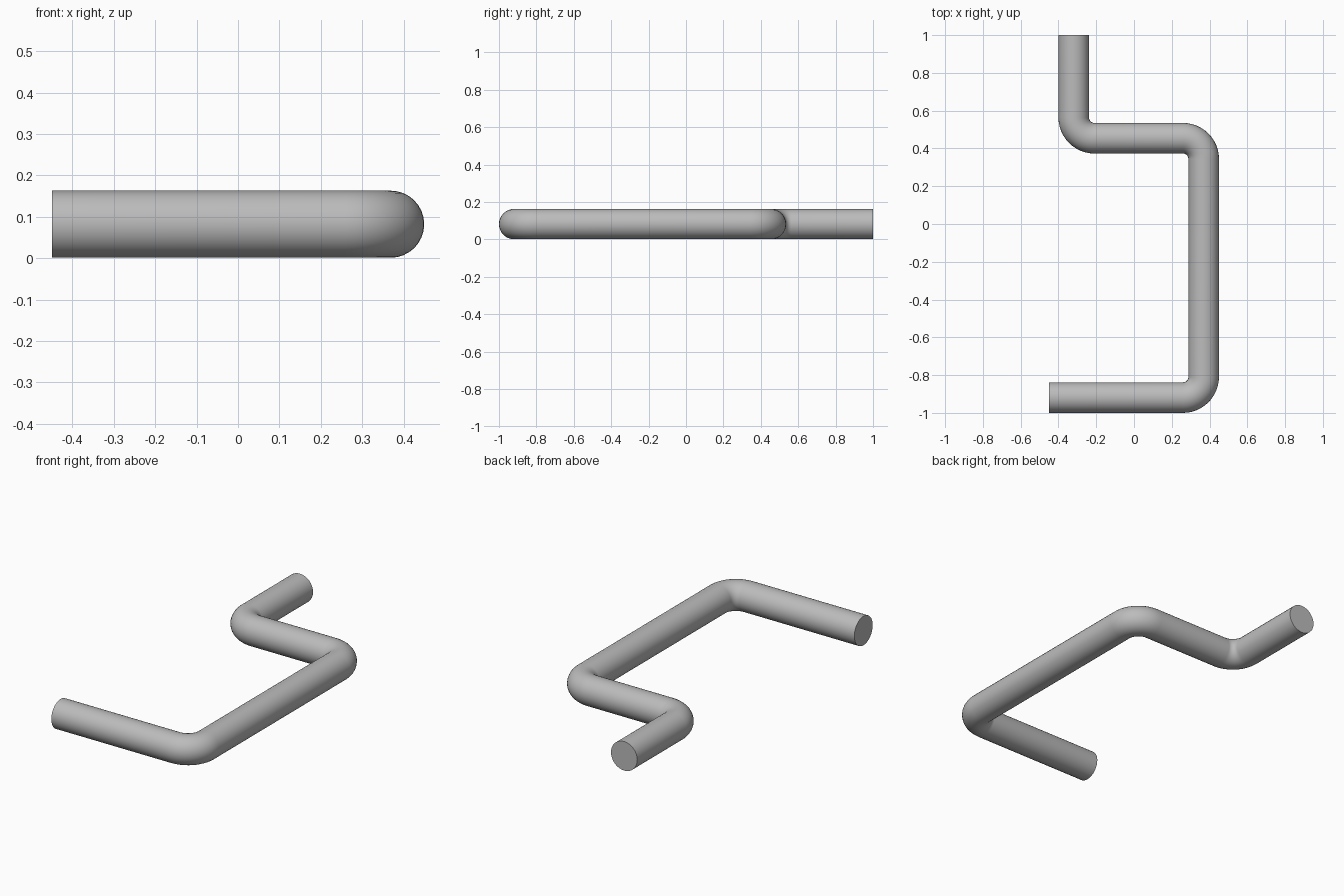
import bpy
import bmesh
import math
from mathutils import Vector

cube = bpy.data.objects.get("Cube")
if cube:
    bpy.data.objects.remove(cube, do_unlink=True)

RADIUS = 0.081
BEND = 0.11
SIDES = 32
STEPS = 12
CENTRE_Z = 0.082

# Corners of the centre line
corners = [Vector((x, y, CENTRE_Z)) for x, y in (
    (-0.45, -0.919), (0.369, -0.919), (0.369, 0.454),
    (-0.319, 0.454), (-0.319, 1.0))]


def rounded_path(points):
    """Return (position, tangent) pairs with right-angle corners rounded."""
    path = [(points[0], (points[1] - points[0]).normalized())]
    for before, corner, after in zip(points, points[1:], points[2:]):
        d_in = (corner - before).normalized()
        d_out = (after - corner).normalized()
        centre = corner + (d_out - d_in) * BEND
        for i in range(STEPS + 1):
            a = math.pi / 2 * i / STEPS
            pos = centre + (d_in * math.sin(a) - d_out * math.cos(a)) * BEND
            path.append((pos, d_in * math.cos(a) + d_out * math.sin(a)))
    path.append((points[-1], (points[-1] - points[-2]).normalized()))
    return path


# Grey metal
metal = bpy.data.materials.new("grey_metal")
metal.use_nodes = True
grey = (0.5, 0.5, 0.5, 1)
metal.diffuse_color = grey
metal.node_tree.nodes["Principled BSDF"].inputs["Base Color"].default_value = grey

# Bent rod: a circle swept along the path
bm = bmesh.new()
up = Vector((0, 0, 1))
rings = []
for pos, tangent in rounded_path(corners):
    side = tangent.cross(up)
    angles = [2 * math.pi * k / SIDES for k in range(SIDES)]
    rings.append([bm.verts.new(pos + (side * math.cos(a) + up * math.sin(a)) * RADIUS)
                  for a in angles])
for r, s in zip(rings, rings[1:]):
    for k in range(SIDES):
        n = (k + 1) % SIDES
        bm.faces.new((r[k], r[n], s[n], s[k]))

# Flat end caps
bm.faces.new(rings[0])
bm.faces.new(rings[-1])
bmesh.ops.recalc_face_normals(bm, faces=bm.faces)

mesh = bpy.data.meshes.new("bent_rod")
bm.to_mesh(mesh)
bm.free()
mesh.materials.append(metal)
rod = bpy.data.objects.new("bent_rod", mesh)
bpy.context.collection.objects.link(rod)

# Smooth sides with sharp cap edges
bpy.ops.object.select_all(action="DESELECT")
rod.select_set(True)
bpy.context.view_layer.objects.active = rod
bpy.ops.object.shade_smooth_by_angle(angle=math.radians(40))
